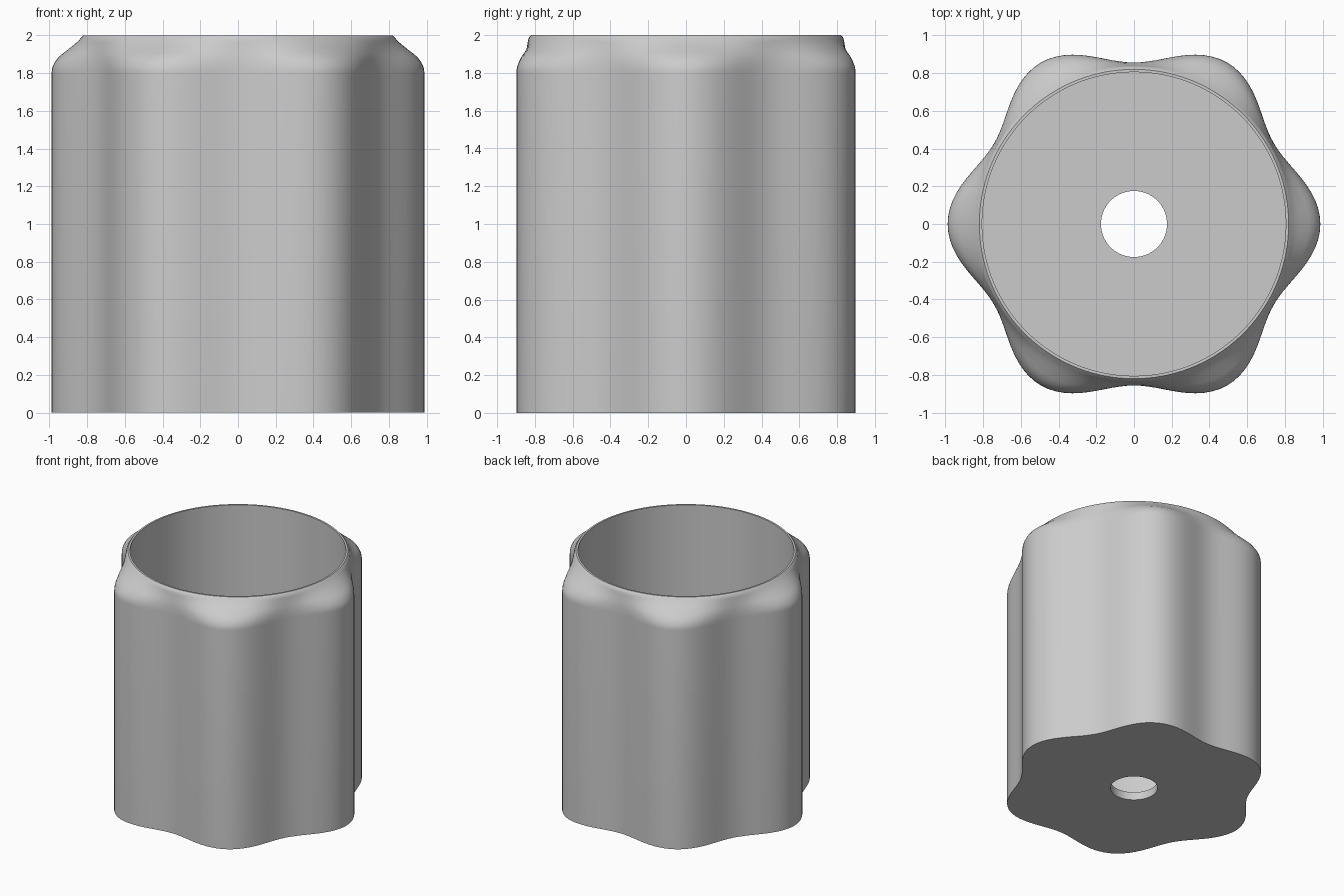
import bpy, bmesh
from math import cos, sin, tau

cube = bpy.data.objects.get("Cube")
if cube:
    bpy.data.objects.remove(cube)

SEGMENTS = 144
RIM, BORE, HOLE = 0.835, 0.805, 0.175
FLOOR = 0.065

# Plain grey clay
grey = bpy.data.materials.new("plain grey")
colour = (0.6, 0.6, 0.6, 1)
grey.diffuse_color = colour
grey.use_nodes = True
grey.node_tree.nodes["Principled BSDF"].inputs["Base Color"].default_value = colour


def lobed(angle, blend):
    """Radius between the round rim (0) and the six-lobed body (1)."""
    body = 0.922 + 0.066 * cos(6 * angle)
    return RIM + blend * (body - RIM)


def round_(radius):
    return lambda angle: radius


def shoulder(blend):
    return lambda angle: lobed(angle, blend)


# Cross-sections in order: drain hole, lobed outside, shoulder, rim, bore, floor
outside = [(0, 1), (1.80, 1), (1.82, 0.99), (1.84, 0.95), (1.86, 0.88),
           (1.885, 0.76), (1.905, 0.6), (1.925, 0.43), (1.945, 0.27),
           (1.96, 0.15), (1.975, 0.05)]
sections = [(0, round_(HOLE))]
sections += [(z, shoulder(b)) for z, b in outside]
sections += [(1.988, round_(0.831)), (2, round_(0.82)), (2, round_(BORE)),
             (FLOOR, round_(BORE)), (FLOOR, round_(HOLE))]

bm = bmesh.new()
rings = []
for z, radius in sections:
    angles = [tau * i / SEGMENTS for i in range(SEGMENTS)]
    rings.append([bm.verts.new((radius(a) * cos(a), radius(a) * sin(a), z))
                  for a in angles])

# Skin neighbouring sections, closing the last one back to the first
for k, lower in enumerate(rings):
    upper = rings[(k + 1) % len(rings)]
    for i in range(SEGMENTS):
        j = (i + 1) % SEGMENTS
        bm.faces.new((lower[i], lower[j], upper[j], upper[i]))
bmesh.ops.recalc_face_normals(bm, faces=bm.faces)

mesh = bpy.data.meshes.new("lobed_pot")
bm.to_mesh(mesh)
bm.free()
mesh.materials.append(grey)
pot = bpy.data.objects.new("lobed_pot", mesh)
bpy.context.collection.objects.link(pot)

# Smooth walls with crisp rim and base
bpy.ops.object.select_all(action="DESELECT")
pot.select_set(True)
bpy.context.view_layer.objects.active = pot
bpy.ops.object.shade_smooth_by_angle(angle=0.7)
